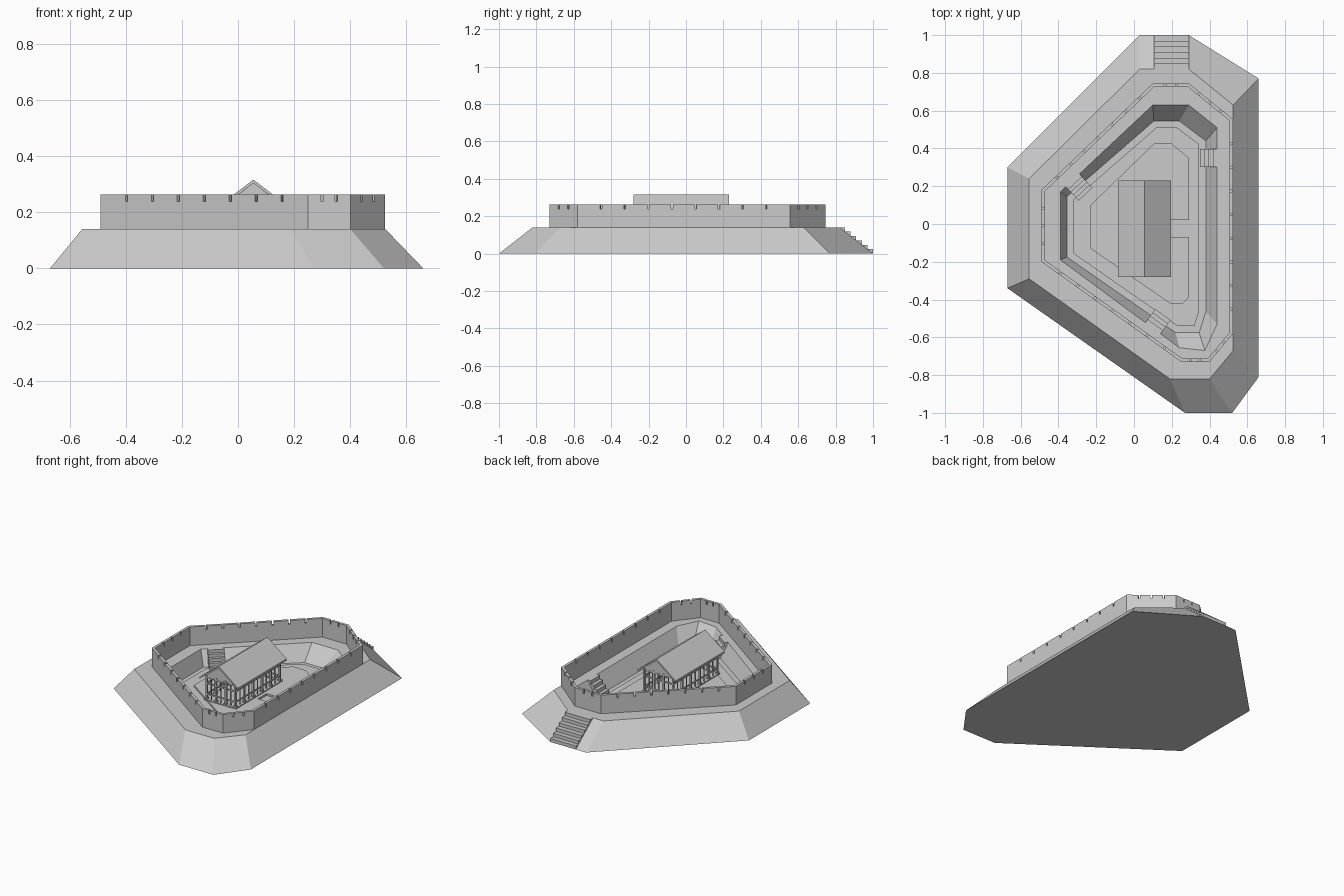
import bpy, bmesh
from mathutils import Vector

cube = bpy.data.objects.get("Cube")
if cube:
    bpy.data.objects.remove(cube, do_unlink=True)

stone = bpy.data.materials.new("grey_stone")
stone.use_nodes = True
GREY = (0.6, 0.6, 0.6, 1)
stone.diffuse_color = GREY
stone.node_tree.nodes["Principled BSDF"].inputs["Base Color"].default_value = GREY


def finish(name, bm):
    bmesh.ops.recalc_face_normals(bm, faces=bm.faces)
    mesh = bpy.data.meshes.new(name)
    bm.to_mesh(mesh)
    bm.free()
    mesh.materials.append(stone)
    obj = bpy.data.objects.new(name, mesh)
    bpy.context.collection.objects.link(obj)


def loft(bm, loops, closed=False):
    """Skin a list of (outline, height) loops; cap the ends unless closed."""
    rings = [[bm.verts.new((p[0], p[1], z)) for p in pts] for pts, z in loops]
    pairs = list(zip(rings, rings[1:]))
    if closed:
        pairs.append((rings[-1], rings[0]))
    else:
        bm.faces.new(rings[0])
        bm.faces.new(rings[-1])
    for a, b in pairs:
        for i in range(len(a)):
            j = (i + 1) % len(a)
            bm.faces.new((a[i], a[j], b[j], b[i]))


def box(bm, x0, x1, y0, y1, z0, z1):
    loft(bm, [([(x0, y0), (x1, y0), (x1, y1), (x0, y1)], z) for z in (z0, z1)])


def inset(pts, d):
    """Move every edge of a clockwise outline inward by d."""
    v = [Vector(p) for p in pts]
    out = []
    for i, p in enumerate(v):
        a = (p - v[i - 1]).normalized()
        b = (v[(i + 1) % len(v)] - p).normalized()
        na, nb = Vector((a.y, -a.x)), Vector((b.y, -b.x))
        out.append(p + (na + nb) * d / (1 + na.dot(nb)))
    return out


def stairs(name, top, direction, width, run, steps, z_top, z_bottom):
    bm = bmesh.new()
    d = Vector(direction).normalized()
    side = Vector((-d.y, d.x)) * width / 2
    for i in range(steps):
        a = Vector(top) + d * run * i / steps
        b = Vector(top) + d * run * (i + 1) / steps
        z = z_top - (z_top - z_bottom) * i / steps
        loft(bm, [([a - side, b - side, b + side, a + side], h) for h in (z_bottom, z)])
    finish(name, bm)


# Outlines, clockwise from the back left corner
foot = [(.03, 1), (.29, 1), (.66, .77), (.66, -.81), (.52, -1), (.27, -1), (-.67, -.34), (-.67, .30)]
terrace = [(.03, .82), (.29, .82), (.525, .63), (.525, -.67), (.40, -.82), (.19, -.82), (-.555, -.29), (-.555, .24)]
wall = [(.10, .745), (.29, .745), (.524, .555), (.524, -.58), (.40, -.73), (.25, -.73), (-.49, -.20), (-.49, .18)]
walk = [(.10, .63), (.29, .63), (.44, .51), (.44, -.53), (.375, -.67), (.24, -.655), (-.39, -.19), (-.39, .17)]
court = [(.105, .545), (.24, .545), (.38, .44), (.38, -.465), (.345, -.575), (.22, -.575), (-.355, -.175), (-.355, .145)]
FLOOR, DECK, TOP = .04, .14, .263

# Sloped mound with a sunken court
bm = bmesh.new()
loft(bm, [(foot, 0), (terrace, DECK), (walk, DECK), (court, FLOOR)])
finish("mound", bm)

# Perimeter wall with narrow firing slits
inner = inset(wall, .018)
SLIT_Z, GAP = .238, .005
bm = bmesh.new()
loft(bm, [(wall, DECK), (wall, SLIT_Z), (inner, SLIT_Z), (inner, DECK)], closed=True)
finish("wall", bm)
bm = bmesh.new()
for i, slits in enumerate((2, 3, 8, 2, 2, 7, 3, 7)):
    j = (i + 1) % len(wall)
    o0, o1 = Vector(wall[i]), Vector(wall[j])
    n0, n1 = inner[i], inner[j]
    g = GAP / (o1 - o0).length
    for k in range(slits + 1):
        s = k / (slits + 1) + (g if k else 0)
        e = (k + 1) / (slits + 1) - (g if k < slits else 0)
        quad = [o0.lerp(o1, s), o0.lerp(o1, e), n0.lerp(n1, e), n0.lerp(n1, s)]
        loft(bm, [(quad, SLIT_Z), (quad, TOP)])
finish("wall_parapet", bm)

# Low paving levels, the upper one notched for the entrance
bm = bmesh.new()
paving = inset(court, .035)
loft(bm, [(paving, FLOOR), (paving, .048)])
finish("court_paving", bm)
plinth = [(.105, .425), (.2, .425), (.29, .35), (.29, .02), (.195, .02), (.195, -.07), (.29, -.07),
          (.29, -.39), (.26, -.42), (.19, -.42), (-.23, -.13), (-.23, .10)]
bm = bmesh.new()
loft(bm, [(plinth, FLOOR), (plinth, .06)])
finish("plinth", bm)

# Stairs outside and down into the court
stairs("outer_stairs", (.1975, .82), (0, 1), .185, .18, 6, DECK, 0)
stairs("left_court_stairs", (.44, .35), (-1, 0), .095, .09, 4, DECK, FLOOR)
stairs("back_court_stairs", (-.325, .231), (.68, -.73), .1, .1, 5, DECK, FLOOR)
stairs("front_court_stairs", (.10, -.552), (.59, .81), .1, .09, 4, DECK, FLOOR)

# Open timber hall: posts on base blocks, rails and lattice bars
X0, X1, Y0, Y1, EAVE, RIDGE, MID = -.05, .16, -.255, .205, .21, .316, .055
BASE = .06
bm = bmesh.new()
box(bm, X0 - .012, X1 + .012, Y0 - .012, Y1 + .012, BASE, BASE + .006)
finish("hall_floor", bm)


def post_row(bm, nx, ny, r, z0, z1):
    for i in range(nx + 1):
        for j in range(ny + 1):
            if i in (0, nx) or j in (0, ny):
                x, y = X0 + (X1 - X0) * i / nx, Y0 + (Y1 - Y0) * j / ny
                box(bm, x - r, x + r, y - r, y + r, z0, z1)


bm = bmesh.new()
post_row(bm, 3, 5, .006, BASE, EAVE + .012)
finish("hall_posts", bm)
bm = bmesh.new()
post_row(bm, 3, 5, .010, BASE, BASE + .014)
finish("post_bases", bm)
bm = bmesh.new()
post_row(bm, 6, 10, .0025, BASE, EAVE)
finish("lattice_bars", bm)
bm = bmesh.new()
for z in (.095, .165, .205):
    for x in (X0, X1):
        box(bm, x - .004, x + .004, Y0, Y1, z, z + .008)
    for y in (Y0, Y1):
        box(bm, X0, X1, y - .004, y + .004, z, z + .008)
finish("hall_rails", bm)


def extrude_profile(bm, profile, y0, y1):
    a, b = ([bm.verts.new((x, y, z)) for x, z in profile] for y in (y0, y1))
    bm.faces.new(a)
    bm.faces.new(b)
    for i in range(len(a)):
        j = (i + 1) % len(a)
        bm.faces.new((a[i], a[j], b[j], b[i]))


# Gable roof and end panels
bm = bmesh.new()
HALF, T = .14, .012
extrude_profile(bm, [(MID - HALF, EAVE), (MID, RIDGE), (MID + HALF, EAVE),
                     (MID + HALF, EAVE - T), (MID, RIDGE - T), (MID - HALF, EAVE - T)], -.28, .23)
finish("hall_roof", bm)
bm = bmesh.new()
for y in (Y0, Y1):
    extrude_profile(bm, [(X0, EAVE), (X0, EAVE + .014), (MID, RIDGE - T), (X1, EAVE + .014), (X1, EAVE)],
                    y - .003, y + .003)
finish("gable_panels", bm)
